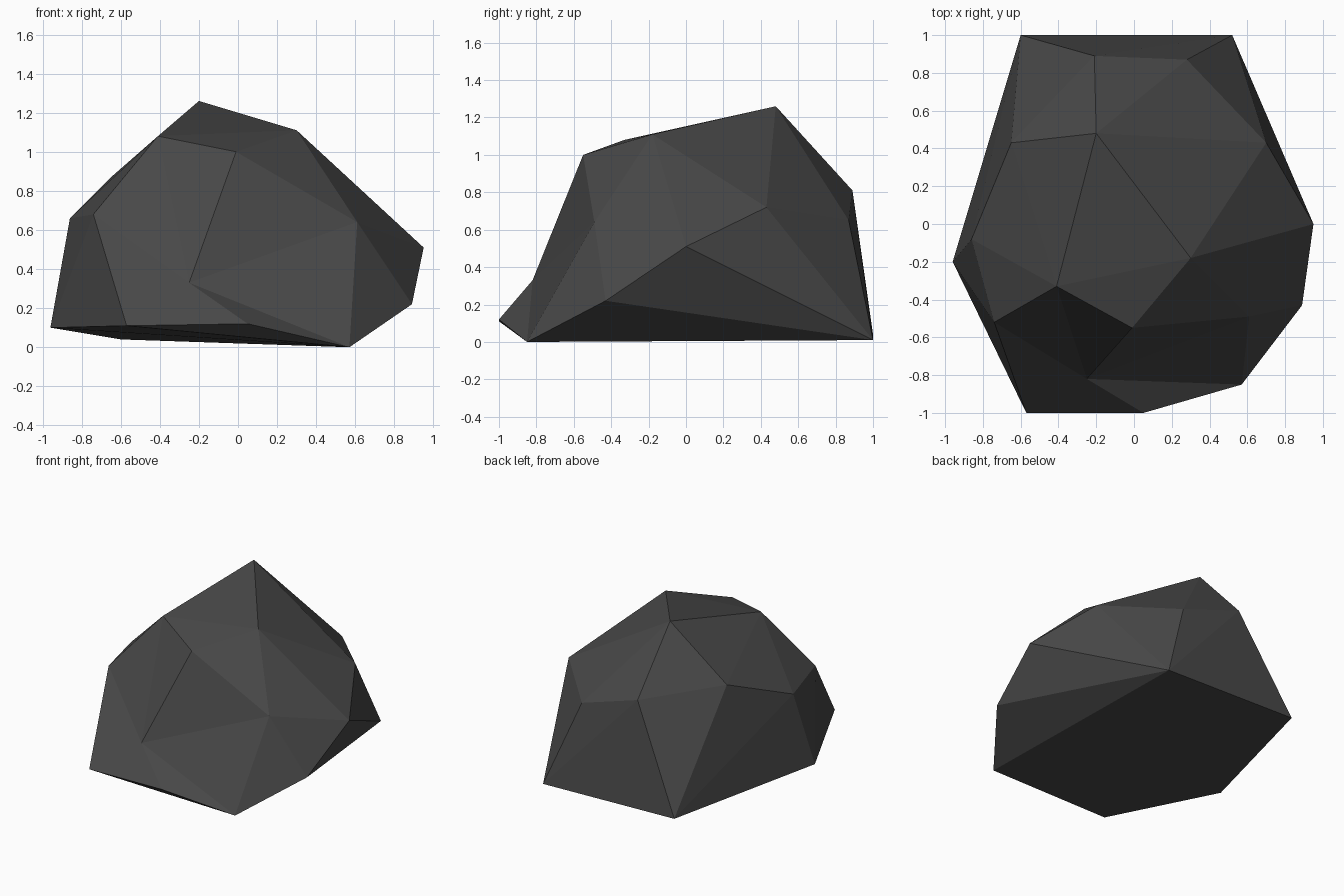
import bpy
import bmesh
from mathutils import Vector

if "Cube" in bpy.data.objects:
    bpy.data.objects.remove(bpy.data.objects["Cube"], do_unlink=True)


def make_material(name, colour):
    material = bpy.data.materials.new(name)
    material.use_nodes = True
    material.diffuse_color = colour
    shader = next(n for n in material.node_tree.nodes if n.type == "BSDF_PRINCIPLED")
    shader.inputs["Base Color"].default_value = colour
    shader.inputs["Roughness"].default_value = 0.9
    return material


# Corners of the boulder, grouped by height
ground = [(-.6, 1, .04), (.52, 1, .01), (-.96, -.2, .1)]
middle = [(.89, -.43, .22), (.95, 0, .51), (.7, .43, .72), (-.86, -.08, .66)]
crown = [(.28, .87, .65), (-.21, .89, .81), (-.65, .43, .87),
         (-.2, .48, 1.26), (.3, -.18, 1.11)]

# Rim of the broken front, and the point where it is dented inward
front_rim = [(-.01, -.55, 1), (-.41, -.33, 1.08), (-.74, -.52, .68),
             (-.57, -1, .11), (.05, -1, .12), (.57, -.85, 0), (.61, -.49, .64)]
dent_point = Vector((-.25, -.82, .33))

# Convex stone body
bm = bmesh.new()
for corner in ground + middle + crown:
    bm.verts.new(corner)
rim = {bm.verts.new(corner) for corner in front_rim}
bmesh.ops.convex_hull(bm, input=list(bm.verts))
bmesh.ops.recalc_face_normals(bm, faces=list(bm.faces))
bm.normal_update()

# Replace the front facets by a fan that meets at the dent
front = [f for f in bm.faces if set(f.verts) <= rim and f.normal.z > 0]
bmesh.ops.delete(bm, geom=front, context="FACES")
dent = bm.verts.new(dent_point)
for edge in [e for e in bm.edges if e.is_boundary]:
    bm.faces.new((*edge.verts, dent))

# Tidy up, keeping every facet flat
loose = [v for v in bm.verts if not v.link_faces]
bmesh.ops.delete(bm, geom=loose, context="VERTS")
bmesh.ops.recalc_face_normals(bm, faces=list(bm.faces))
for face in bm.faces:
    face.smooth = False

mesh = bpy.data.meshes.new("boulder")
bm.to_mesh(mesh)
bm.free()
mesh.materials.append(make_material("charcoal_stone", (.065, .065, .065, 1)))
boulder = bpy.data.objects.new("boulder", mesh)
bpy.context.collection.objects.link(boulder)
